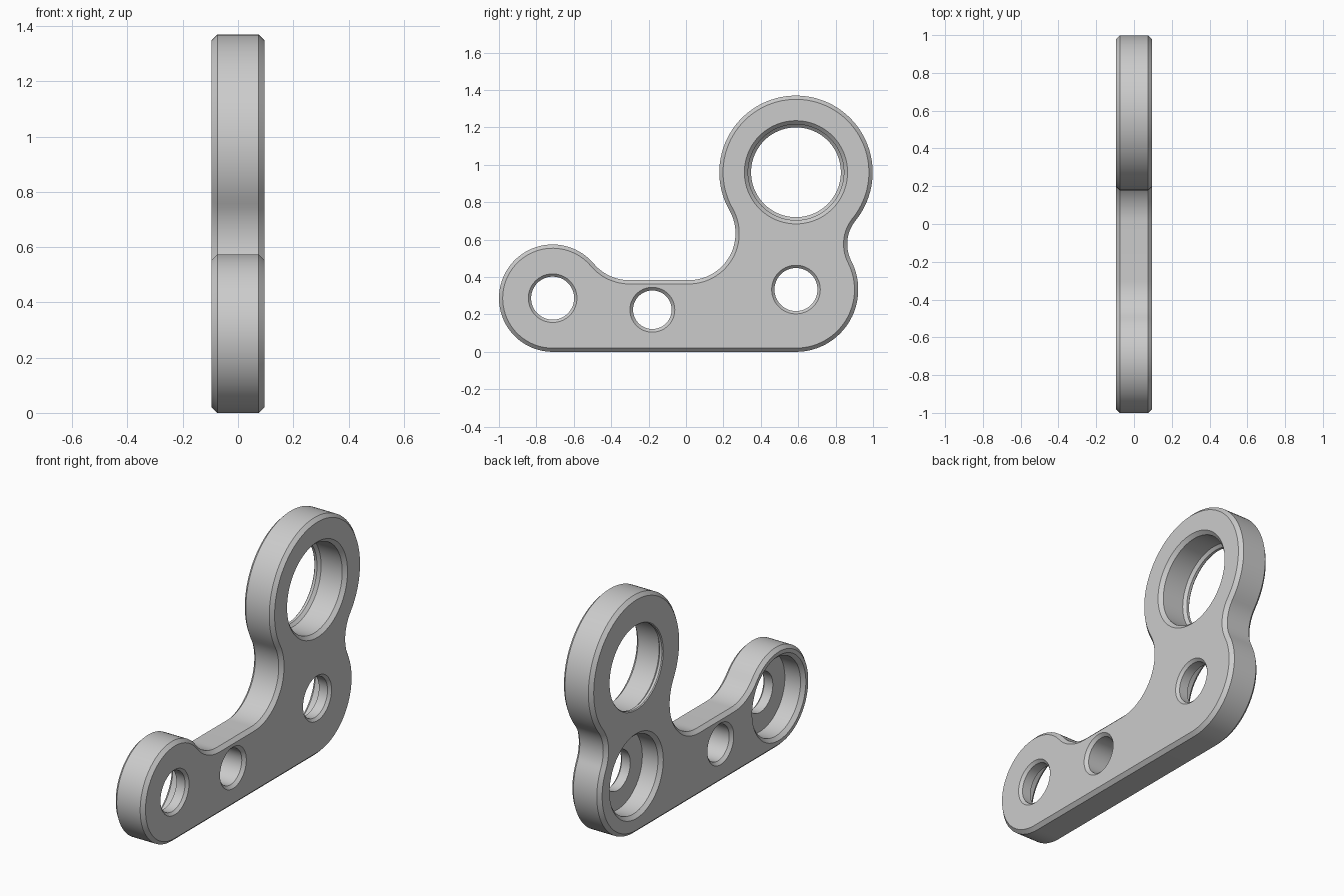
import bpy, bmesh, math

cube = bpy.data.objects.get("Cube")
if cube:
    bpy.data.objects.remove(cube, do_unlink=True)

HALF = 0.095      # half thickness
CH = 0.02         # edge chamfer

# Lobes as (y, z, radius)
tail = (-0.713, 0.287, 0.287)
heel = (0.588, 0.333, 0.333)
ring = (0.588, 0.96, 0.41)
SHELF = 0.383     # height of the straight upper edge


def shelf_fillet(lobe, r, side):
    """Concave arc between a lobe and the shelf edge."""
    z = SHELF + r
    dy = math.sqrt((lobe[2] + r) ** 2 - (z - lobe[1]) ** 2)
    return (lobe[0] + side * dy, z, r)


def lobe_fillet(low, high, r):
    """Concave arc between two stacked lobes, on the +y side."""
    a, b, d = low[2] + r, high[2] + r, high[1] - low[1]
    dz = (a * a - b * b + d * d) / (2 * d)
    return (low[0] + math.sqrt(a * a - dz * dz), low[1] + dz, r)


def heading(a, b):
    return math.atan2(b[1] - a[1], b[0] - a[0])


waist = lobe_fillet(heel, ring, 0.2)
elbow = shelf_fillet(ring, 0.25, -1)
neck = shelf_fillet(tail, 0.25, 1)
DOWN = -math.pi / 2
TURN = 2 * math.pi

# Arcs round the outline: circle, start, end, bulge (+1 convex, -1 concave)
arcs = [
    (heel, DOWN, heading(heel, waist), 1),
    (waist, heading(waist, heel) % TURN, heading(waist, ring) % TURN, -1),
    (ring, heading(ring, waist), heading(ring, elbow) % TURN, 1),
    (elbow, heading(elbow, ring), DOWN, -1),
    (neck, DOWN, heading(neck, tail) - TURN * (heading(neck, tail) > 0), -1),
    (tail, heading(tail, neck), DOWN + TURN, 1),
]


def outline(inset):
    pts = []
    for (y, z, r), a0, a1, bulge in arcs:
        n = max(8, int(abs(a1 - a0) / math.radians(4)))
        rad = r - bulge * inset
        for i in range(n + 1):
            a = a0 + (a1 - a0) * i / n
            pts.append((y + rad * math.cos(a), z + rad * math.sin(a)))
    return pts


def loft(name, sections):
    """Join matching loops, given as (x, points), into a closed solid."""
    bm = bmesh.new()
    loops = [[bm.verts.new((x, y, z)) for y, z in pts] for x, pts in sections]
    n = len(loops[0])
    for a, b in zip(loops, loops[1:]):
        for i in range(n):
            j = (i + 1) % n
            bm.faces.new((a[i], a[j], b[j], b[i]))
    bm.faces.new(loops[0][::-1])
    bm.faces.new(loops[-1])
    bmesh.ops.recalc_face_normals(bm, faces=bm.faces)
    mesh = bpy.data.meshes.new(name)
    bm.to_mesh(mesh)
    bm.free()
    obj = bpy.data.objects.new(name, mesh)
    bpy.context.collection.objects.link(obj)
    return obj


def circle(y, z, r, n=80):
    return [(y + r * math.cos(TURN * i / n), z + r * math.sin(TURN * i / n))
            for i in range(n)]


# Chamfered plate
plate = loft("bracket_plate", [
    (-HALF, outline(CH)), (CH - HALF, outline(0)),
    (HALF - CH, outline(0)), (HALF, outline(CH))])

# Bore profiles as (x, radius)
counterbore = [(-0.115, 0.265), (-0.075, 0.225), (0.025, 0.225),
               (0.025, 0.115), (0.08, 0.115), (0.115, 0.15)]
plain = [(-0.115, 0.14), (-0.078, 0.103), (0.078, 0.103), (0.115, 0.14)]
lipped = [(-0.12, 0.27), (-0.09, 0.24), (-0.075, 0.24),
          (-0.06, 0.256), (0.075, 0.256), (0.115, 0.296)]

bores = {
    "tail_bore": (tail[0], tail[1], counterbore),
    "middle_bore": (-0.18, 0.225, plain),
    "heel_bore": (heel[0], heel[1], counterbore),
    "ring_bore": (ring[0], ring[1], lipped),
}

# Cut the bores
bpy.context.view_layer.objects.active = plate
for name, (y, z, profile) in bores.items():
    cutter = loft(name, [(x, circle(y, z, r)) for x, r in profile])
    cutter.hide_render = True
    mod = plate.modifiers.new(name, 'BOOLEAN')
    mod.operation = 'DIFFERENCE'
    mod.solver = 'EXACT'
    mod.object = cutter
    bpy.ops.object.modifier_apply(modifier=mod.name)
    bpy.data.objects.remove(cutter, do_unlink=True)

# Grey metal
grey = bpy.data.materials.new("light_grey")
grey.use_nodes = True
colour = (0.6, 0.6, 0.6, 1)
grey.diffuse_color = colour
grey.node_tree.nodes["Principled BSDF"].inputs["Base Color"].default_value = colour
plate.data.materials.clear()
plate.data.materials.append(grey)

bpy.ops.object.select_all(action='DESELECT')
plate.select_set(True)
bpy.ops.object.shade_smooth_by_angle(angle=math.radians(30))
